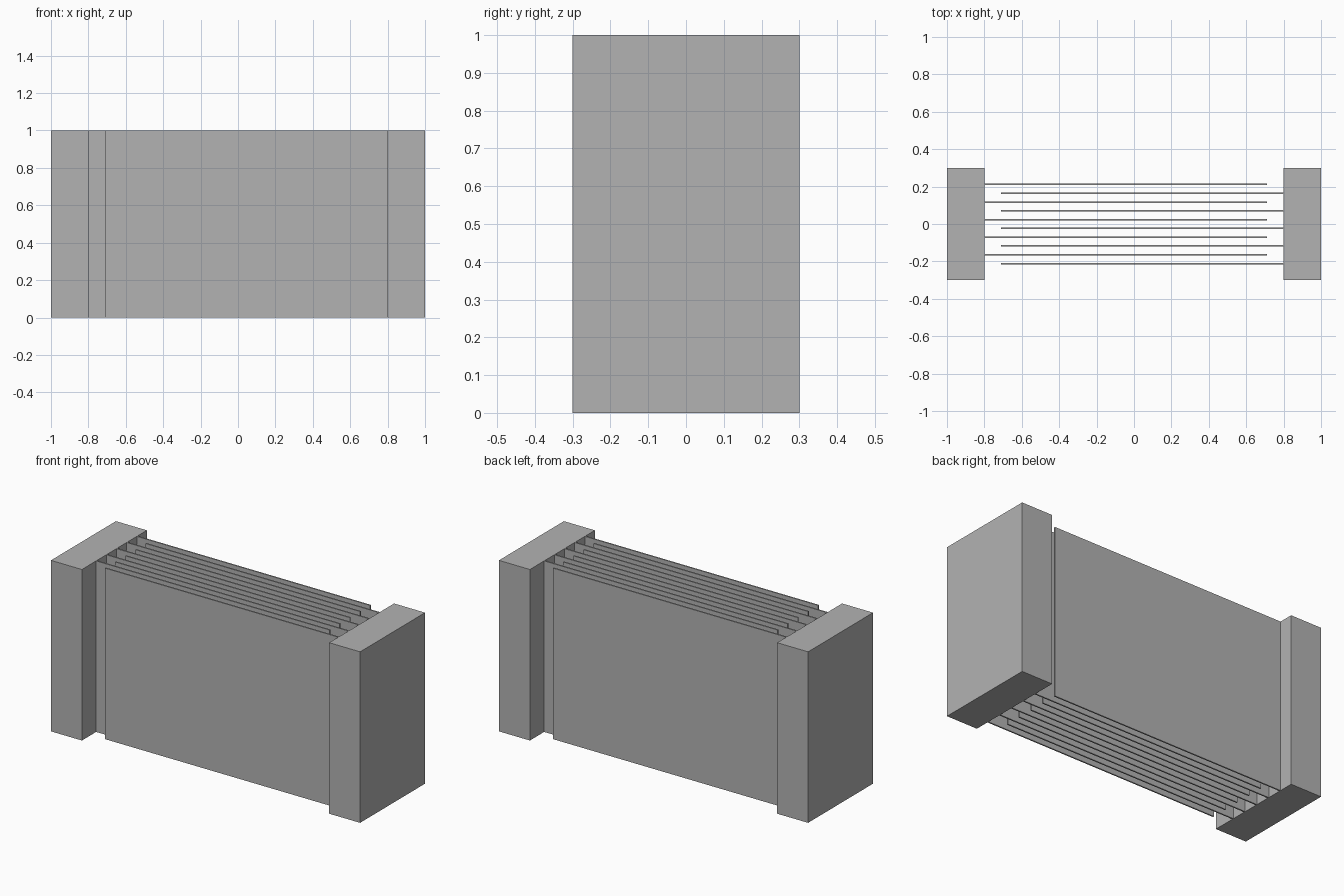
import bpy

if "Cube" in bpy.data.objects:
    bpy.data.objects.remove(bpy.data.objects["Cube"], do_unlink=True)

GREY = (0.45, 0.45, 0.45, 1.0)
mat = bpy.data.materials.new("plain grey")
mat.use_nodes = True
mat.diffuse_color = GREY
for node in mat.node_tree.nodes:
    if node.type == "BSDF_PRINCIPLED":
        node.inputs["Base Color"].default_value = GREY


def box(name, centre, size):
    bpy.ops.mesh.primitive_cube_add(size=1, location=centre)
    obj = bpy.context.object
    obj.name = name
    obj.scale = size
    bpy.ops.object.transform_apply(location=False, rotation=False, scale=True)
    obj.data.materials.append(mat)
    return obj


HEIGHT = 1.0
INNER = 0.8       # inner face of the end blocks
FREE_END = 0.71   # where each plate stops short
PLATES = 10
SPACING = 0.047
THICKNESS = 0.008

# End blocks
for side, name in ((-1, "right_terminal"), (1, "left_terminal")):
    box(name, (side * 0.9, 0, HEIGHT / 2), (0.2, 0.6, HEIGHT))

# Interleaved plates, joined to alternate end blocks
length = INNER + FREE_END
for i in range(PLATES):
    side = 1 if i % 2 == 0 else -1
    y = (i - (PLATES - 1) / 2) * SPACING
    name = "left_plate" if side > 0 else "right_plate"
    box(f"{name}_{i // 2 + 1}",
        (side * (INNER - FREE_END) / 2, y, HEIGHT / 2),
        (length, THICKNESS, HEIGHT))
